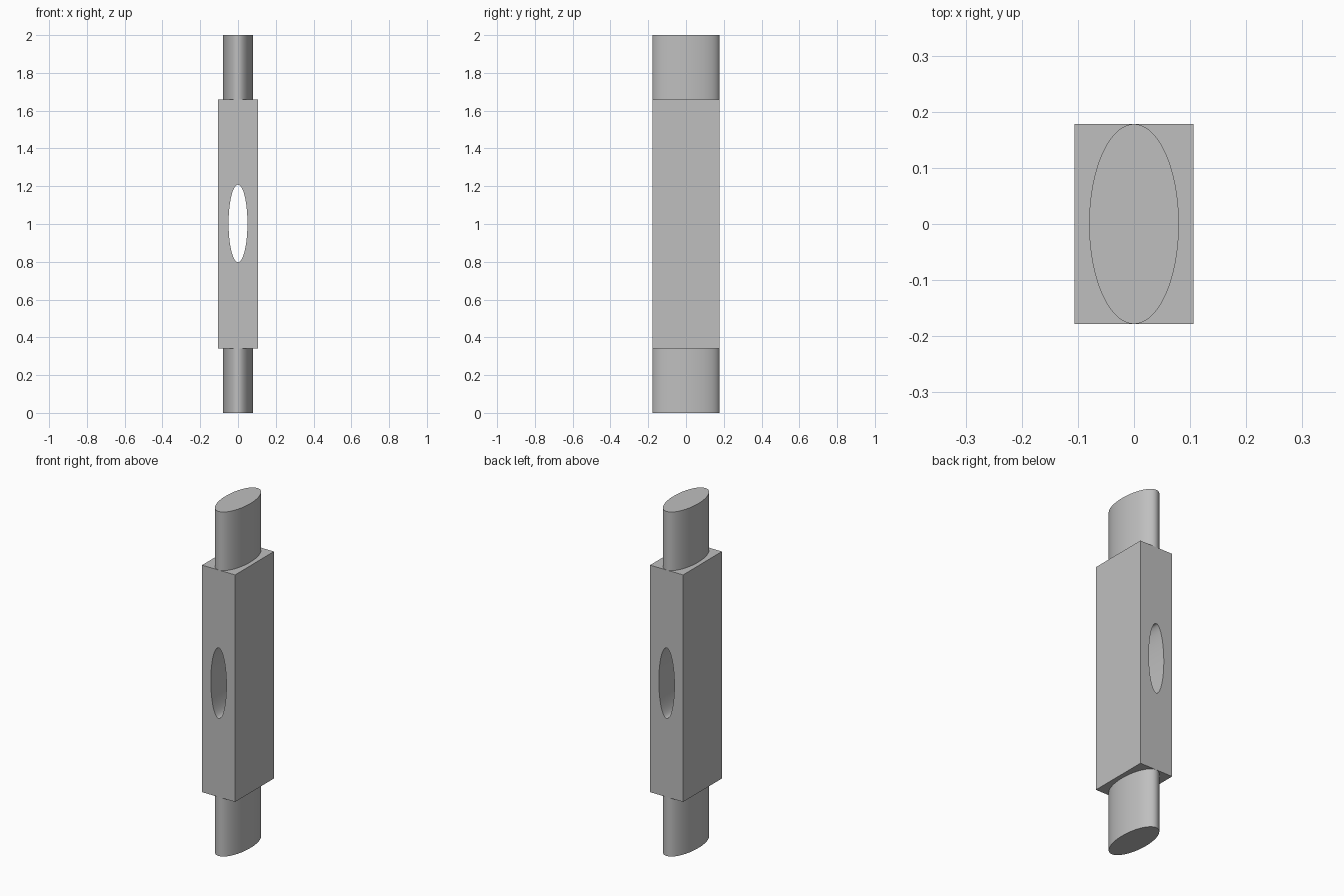
import bpy
import math

default = bpy.data.objects.get("Cube")
if default:
    bpy.data.objects.remove(default, do_unlink=True)

HALF_X, HALF_Y = 0.106, 0.178
BOTTOM, TOP, HEIGHT = 0.342, 1.66, 2.0

# Single plain grey finish
grey = bpy.data.materials.new("plain grey")
grey.use_nodes = True
colour = (0.52, 0.52, 0.52, 1)
grey.diffuse_color = colour
grey.node_tree.nodes["Principled BSDF"].inputs["Base Color"].default_value = colour


def finish(name, scale):
    obj = bpy.context.object
    obj.name = obj.data.name = name
    obj.scale = scale
    bpy.ops.object.transform_apply(location=False, rotation=True, scale=True)
    obj.data.materials.append(grey)
    return obj


def elliptic_rod(name, rx, ry, length, z, along_y=False):
    """Smooth elliptic cylinder, upright or lying along y."""
    bpy.ops.mesh.primitive_cylinder_add(vertices=96, radius=1, depth=1, location=(0, 0, z))
    obj = finish(name, (rx, ry, length))
    if along_y:
        obj.rotation_euler.x = math.pi / 2
        bpy.ops.object.transform_apply(location=False, rotation=True, scale=False)
    bpy.ops.object.shade_smooth_by_angle(angle=math.radians(30))
    return obj


# Elliptic tenons at both ends, flush with the block's front and back
for name, low, high in (("lower_tenon", 0, BOTTOM), ("upper_tenon", TOP, HEIGHT)):
    elliptic_rod(name, 0.08, HALF_Y, high - low, (low + high) / 2)

# Hole cutter running front to back
cutter = elliptic_rod("hole_cutter", 0.05, 0.205, 1, 1.003, along_y=True)
cutter.hide_render = True

# Central rectangular block with the through hole
bpy.ops.mesh.primitive_cube_add(size=1, location=(0, 0, (BOTTOM + TOP) / 2))
block = finish("central_block", (2 * HALF_X, 2 * HALF_Y, TOP - BOTTOM))
cut = block.modifiers.new("through_hole", 'BOOLEAN')
cut.operation = 'DIFFERENCE'
cut.solver = 'EXACT'
cut.object = cutter
bpy.ops.object.modifier_apply(modifier=cut.name)
bpy.ops.object.shade_smooth_by_angle(angle=math.radians(30))
bpy.data.objects.remove(cutter, do_unlink=True)
